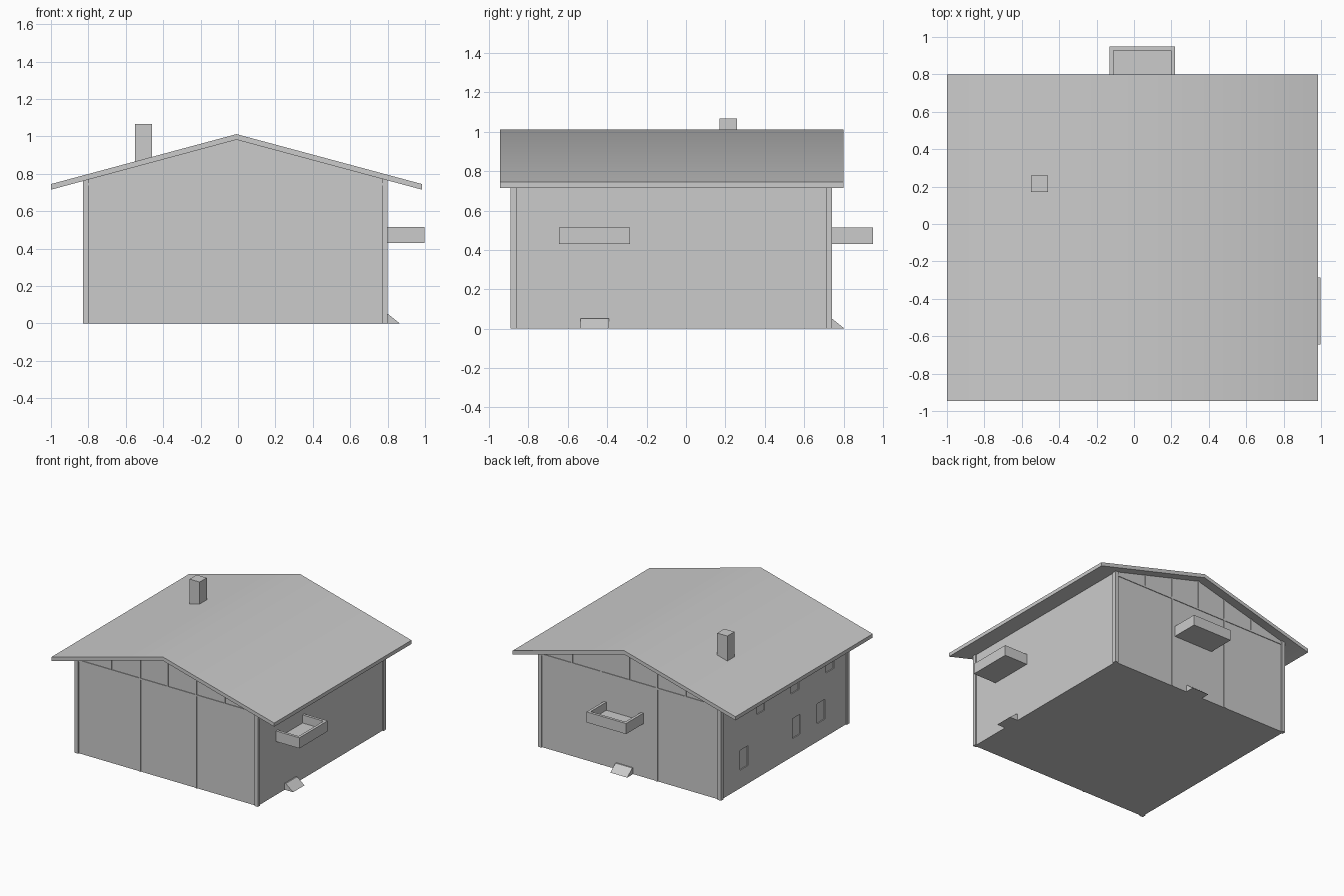
import bpy
import math
from mathutils import Vector

if "Cube" in bpy.data.objects:
    bpy.data.objects.remove(bpy.data.objects["Cube"])

grey = bpy.data.materials.new("plain grey")
grey.use_nodes = True
grey.diffuse_color = (0.6, 0.6, 0.6, 1)
grey.node_tree.nodes["Principled BSDF"].inputs["Base Color"].default_value = (0.6, 0.6, 0.6, 1)

X0, X1, Y0, Y1 = -0.82, 0.79, -0.88, 0.73   # wall planes
RIDGE_X, RIDGE_Z = -0.008, 0.982            # underside of the ridge
EAVE_Z = 0.715


def under_roof(x):
    """Height of the roof underside at x."""
    return RIDGE_Z - (RIDGE_Z - EAVE_Z) * abs(x - RIDGE_X) / 0.992


def prism(name, profile, place, a, b):
    """Extrude a profile from a to b; place(u, v, t) gives the position."""
    n = len(profile)
    verts = [place(u, v, t) for t in (a, b) for u, v in profile]
    faces = [list(range(n)), list(range(n, 2 * n))]
    faces += [[i, (i + 1) % n, n + (i + 1) % n, n + i] for i in range(n)]
    mesh = bpy.data.meshes.new(name)
    mesh.from_pydata(verts, [], faces)
    mesh.materials.append(grey)
    obj = bpy.data.objects.new(name, mesh)
    bpy.context.collection.objects.link(obj)
    # consistent outward normals
    import bmesh
    bm = bmesh.new()
    bm.from_mesh(mesh)
    bmesh.ops.recalc_face_normals(bm, faces=bm.faces)
    bm.to_mesh(mesh)
    bm.free()
    return obj


def along_y(u, v, t):
    return Vector((u, t, v))


def on_side(u, v, t):
    return Vector((X1 + u, t, v))


def on_back(u, v, t):
    return Vector((t, Y1 + u, v))


def box(name, x0, x1, y0, y1, z0, z1, place=along_y):
    return prism(name, [(x0, z0), (x1, z0), (x1, z1), (x0, z1)], place, y0, y1)


# House body with both gables
body = prism("house_walls",
             [(X0, 0), (X1, 0), (X1, under_roof(X1) + 0.005),
              (RIDGE_X, RIDGE_Z + 0.005), (X0, under_roof(X0) + 0.005)],
             along_y, Y0, Y1)

# Shallow window recesses on the left-hand wall
windows = [(0.485, 0.145, 0.305), (-0.18, 0.145, 0.305), (-0.495, 0.145, 0.305),
           (0.27, 0.51, 0.67), (-0.165, 0.51, 0.67), (-0.61, 0.51, 0.67)]
for y, z0, z1 in windows:
    cutter = box("window_cutter", X0 - 0.02, X0 + 0.008, y - 0.1, y, z0, z1)
    cutter.hide_render = True
    cutter.hide_viewport = True
    cut = body.modifiers.new("window", 'BOOLEAN')
    cut.operation = 'DIFFERENCE'
    cut.object = cutter

# Roof, softly shaded across the ridge
T = 0.03
roof = prism("roof",
             [(-1, EAVE_Z), (RIDGE_X, RIDGE_Z), (0.984, EAVE_Z),
              (0.984, EAVE_Z + T), (RIDGE_X, RIDGE_Z + T), (-1, EAVE_Z + T)],
             along_y, -0.945, 0.8)
bpy.context.view_layer.objects.active = roof
roof.select_set(True)
bpy.ops.object.shade_smooth_by_angle(angle=math.radians(40))
roof.select_set(False)

# Corner posts
for x in (-0.83, 0.77):
    for y in (-0.89, 0.71):
        box("corner_post", x, x + 0.03, y, y + 0.03, 0, under_roof(x + 0.015) + 0.008)

# Framing on front and back: tie beam, long posts, short gable posts
for end, y0, y1 in (("front", Y0 - 0.005, Y0 + 0.01), ("back", Y1 - 0.01, Y1 + 0.005)):
    box(end + "_tie_beam", -0.8, 0.77, y0, y1, 0.738, 0.752)
    for x in (-0.255, 0.245):
        box(end + "_post", x - 0.006, x + 0.006, y0, y1, 0, under_roof(x))
    for x in (-0.51, RIDGE_X, 0.5):
        box(end + "_gable_post", x - 0.005, x + 0.005, y0, y1, 0.75, under_roof(x))

# Chimney
box("chimney", -0.55, -0.46, 0.17, 0.26, 0.8, 1.067)


def balcony(name, place, a, b):
    depth, wall, z0, z1 = 0.215, 0.022, 0.43, 0.515
    depth = 0.208 if place is on_side else 0.22
    box(name + "_floor", -0.01, depth - wall, a + wall, b - wall, z0, z0 + 0.02, place)
    box(name + "_front", depth - wall, depth, a, b, z0, z1, place)
    box(name + "_end", -0.01, depth - wall, a, a + wall, z0, z1, place)
    box(name + "_end", -0.01, depth - wall, b - wall, b, z0, z1, place)


def doorstep(name, place, a, b):
    prism(name, [(-0.01, 0), (0.075, 0), (0.01, 0.052), (-0.01, 0.052)], place, a, b)


# Balconies and wedge doorsteps on the side and the back
balcony("side_balcony", on_side, -0.645, -0.285)
balcony("back_balcony", on_back, -0.132, 0.22)
doorstep("side_doorstep", on_side, -0.535, -0.39)
doorstep("back_doorstep", on_back, -0.04, 0.11)
